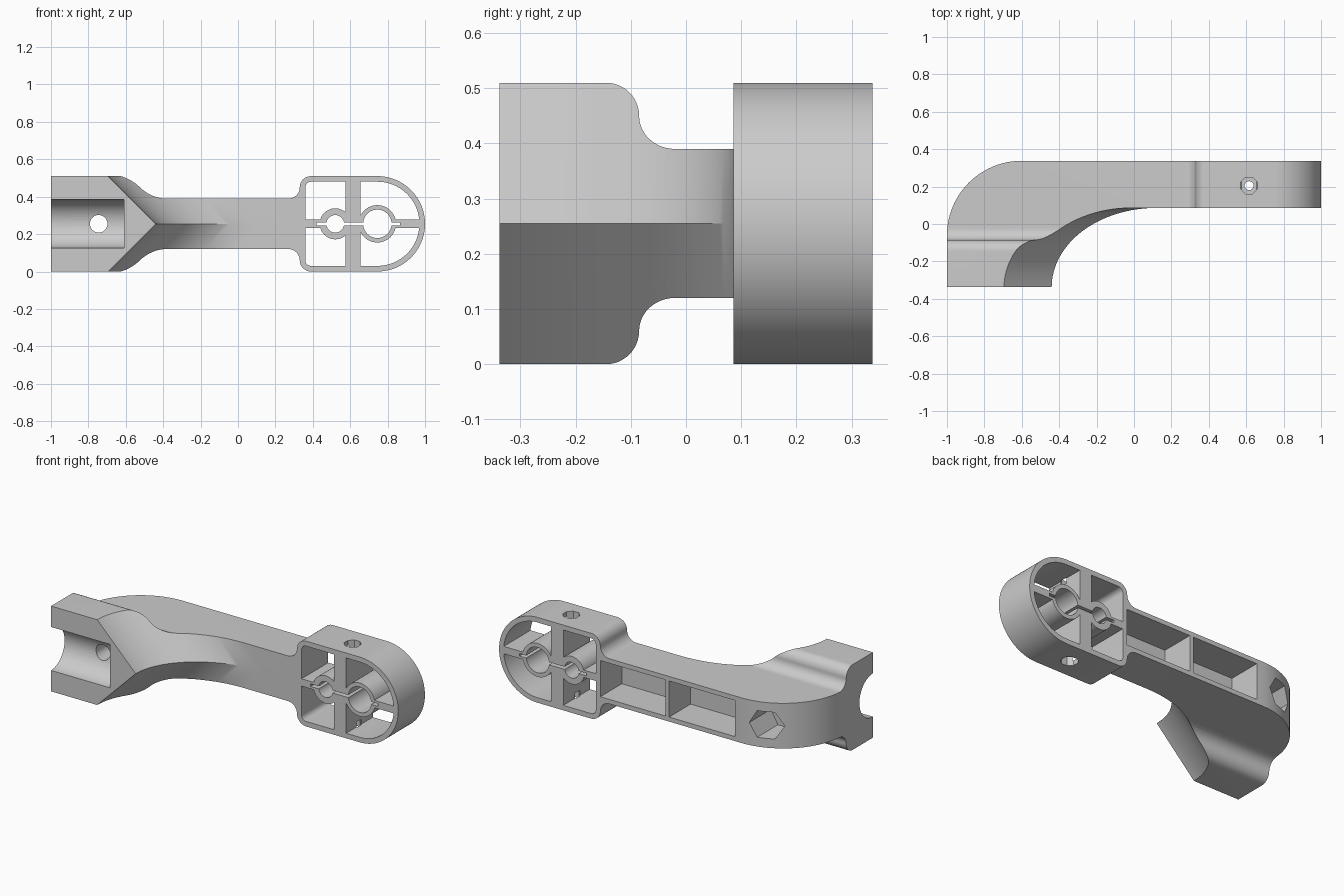
import bpy, bmesh
from math import sin, cos, radians

cube = bpy.data.objects.get("Cube")
if cube:
    bpy.data.objects.remove(cube, do_unlink=True)

H, MID = 0.51, 0.255            # full height and mid height
FRONT, BACK = 0.086, 0.338      # depth range of the head

grey = bpy.data.materials.new("light_grey")
grey.use_nodes = True
colour = (0.6, 0.6, 0.6, 1)
grey.diffuse_color = colour
grey.node_tree.nodes["Principled BSDF"].inputs["Base Color"].default_value = colour


def arc(cx, cy, rx, a0, a1, n=12, ry=None):
    ry = rx if ry is None else ry
    angles = [radians(a0 + (a1 - a0) * i / n) for i in range(n + 1)]
    return [(cx + rx * cos(a), cy + ry * sin(a)) for a in angles]


def mirrored(top):
    """Closes an upper half outline with its reflection about mid height."""
    return top + [(u, H - v) for u, v in reversed(top)]


def loft(name, layers):
    """Solid through stacked rings of 3D points."""
    bm = bmesh.new()
    rings = [[bm.verts.new(p) for p in layer] for layer in layers]
    n = len(rings[0])
    for low, high in zip(rings, rings[1:]):
        for i in range(n):
            j = (i + 1) % n
            bm.faces.new((low[i], low[j], high[j], high[i]))
    bm.faces.new(rings[0][::-1])
    bm.faces.new(rings[-1])
    bmesh.ops.remove_doubles(bm, verts=bm.verts, dist=0.0001)
    bmesh.ops.recalc_face_normals(bm, faces=bm.faces)
    mesh = bpy.data.meshes.new(name)
    bm.to_mesh(mesh)
    bm.free()
    mesh.materials.append(grey)
    ob = bpy.data.objects.new(name, mesh)
    bpy.context.collection.objects.link(ob)
    return ob


def prism(name, pts, axis, lo, hi):
    place = {"X": lambda u, v, t: (t, u, v),
             "Y": lambda u, v, t: (u, t, v),
             "Z": lambda u, v, t: (u, v, t)}[axis]
    return loft(name, [[place(u, v, t) for u, v in pts] for t in (lo, hi)])


def box(name, x0, x1, y0, y1, z0, z1):
    return prism(name, [(x0, y0), (x1, y0), (x1, y1), (x0, y1)], "Z", z0, z1)


def rod(name, u, v, r, axis, lo, hi, sides=40, turn=0):
    return prism(name, arc(u, v, r, turn, turn + 360, sides)[:-1], axis, lo, hi)


def combine(target, other, operation):
    mod = target.modifiers.new("combine", "BOOLEAN")
    mod.operation, mod.solver, mod.object = operation, "EXACT", other
    bpy.context.view_layer.objects.active = target
    bpy.ops.object.modifier_apply(modifier=mod.name)
    bpy.data.objects.remove(other, do_unlink=True)


# Curved arm whose inner edge is a V, reaching furthest at mid height
def arm_layer(z):
    pts = [(-1, -BACK)] + arc(-0.6, -0.06, 0.4, 180, 90, 24, BACK + 0.06)
    pts += [(0.345, BACK), (0.345, FRONT)]
    pts += arc(0.12 - abs(z - MID), -BACK, 0.56, 90, 180, 32, BACK + FRONT)
    return [(x, y, z) for x, y in pts]


bracket = loft("bracket", [arm_layer(z) for z in (-0.05, MID, H + 0.05)])

# Side profile: tall clamp end stepping down to the slimmer arm
step = [(-0.5, H)] + arc(-0.145, 0.45, 0.06, 90, 0) + arc(-0.02, 0.45, 0.065, 180, 270, 12, 0.06)
combine(bracket, prism("side_profile", mirrored(step + [(0.5, 0.39)]), "X", -1.5, 1.5),
        "INTERSECT")

# Head frame with one large opening
outline = arc(0.27, 0.45, 0.06, -90, 0, 8) + arc(0.39, 0.45, 0.06, 180, 90, 8)
outline += arc(0.745, MID, 0.255, 90, 0, 24)[:-1] + [(1, MID + 0.001)]
head = prism("head", mirrored(outline), "Y", FRONT, BACK)
opening = arc(0.39, 0.45, 0.03, 180, 90, 6) + arc(0.745, MID, 0.225, 90, 2, 24)
combine(head, prism("opening", mirrored(opening), "Y", 0, 0.5), "DIFFERENCE")

# Ribs and the two clamping rings
combine(head, box("upright_rib", 0.575, 0.655, FRONT, BACK, 0.015, H - 0.015), "UNION")
for x0, x1 in ((0.345, 0.45), (0.83, 0.985)):
    combine(head, box("cross_rib", x0, x1, FRONT, BACK, 0.233, 0.277), "UNION")
rings = ((0.52, 0.083, 0.047), (0.745, 0.1, 0.076))
for x, outer, inner in rings:
    combine(head, rod("ring", x, MID, outer, "Y", FRONT, BACK), "UNION")
for x, outer, inner in rings:
    combine(head, rod("ring_bore", x, MID, inner, "Y", 0, 0.5), "DIFFERENCE")
combine(head, box("clamp_slit", 0.42, 0.865, 0, 0.5, 0.247, 0.263), "DIFFERENCE")

# Vertical bolt hole with eight-sided recesses at both ends
combine(head, rod("bolt_hole", 0.615, 0.205, 0.024, "Z", -0.1, 0.6, 24), "DIFFERENCE")
for lo, hi in ((H - 0.06, 0.6), (-0.1, 0.06)):
    combine(head, rod("bolt_recess", 0.615, 0.205, 0.048, "Z", lo, hi, 8, 22.5), "DIFFERENCE")

combine(bracket, head, "UNION")

# Two hollow pockets in the back of the arm
for x0, x1 in ((-0.56, -0.125), (-0.1, 0.33)):
    combine(bracket, box("pocket", x0, x1, 0.135, 0.5, 0.147, 0.363), "DIFFERENCE")

# Rounded groove at the clamp end, with its bolt hole and nut pocket
combine(bracket, rod("groove", -0.34, MID, 0.13, "X", -1.2, -0.61, 48), "DIFFERENCE")
combine(bracket, rod("clamp_hole", -0.745, MID, 0.047, "Y", -0.5, 0.5, 32), "DIFFERENCE")
combine(bracket, rod("nut_pocket", -0.745, MID, 0.092, "Y", 0.13, 0.5, 6), "DIFFERENCE")

# Smooth curves, crisp edges
bpy.ops.object.select_all(action="DESELECT")
bracket.select_set(True)
bpy.context.view_layer.objects.active = bracket
bpy.ops.object.shade_smooth_by_angle(angle=radians(25))
